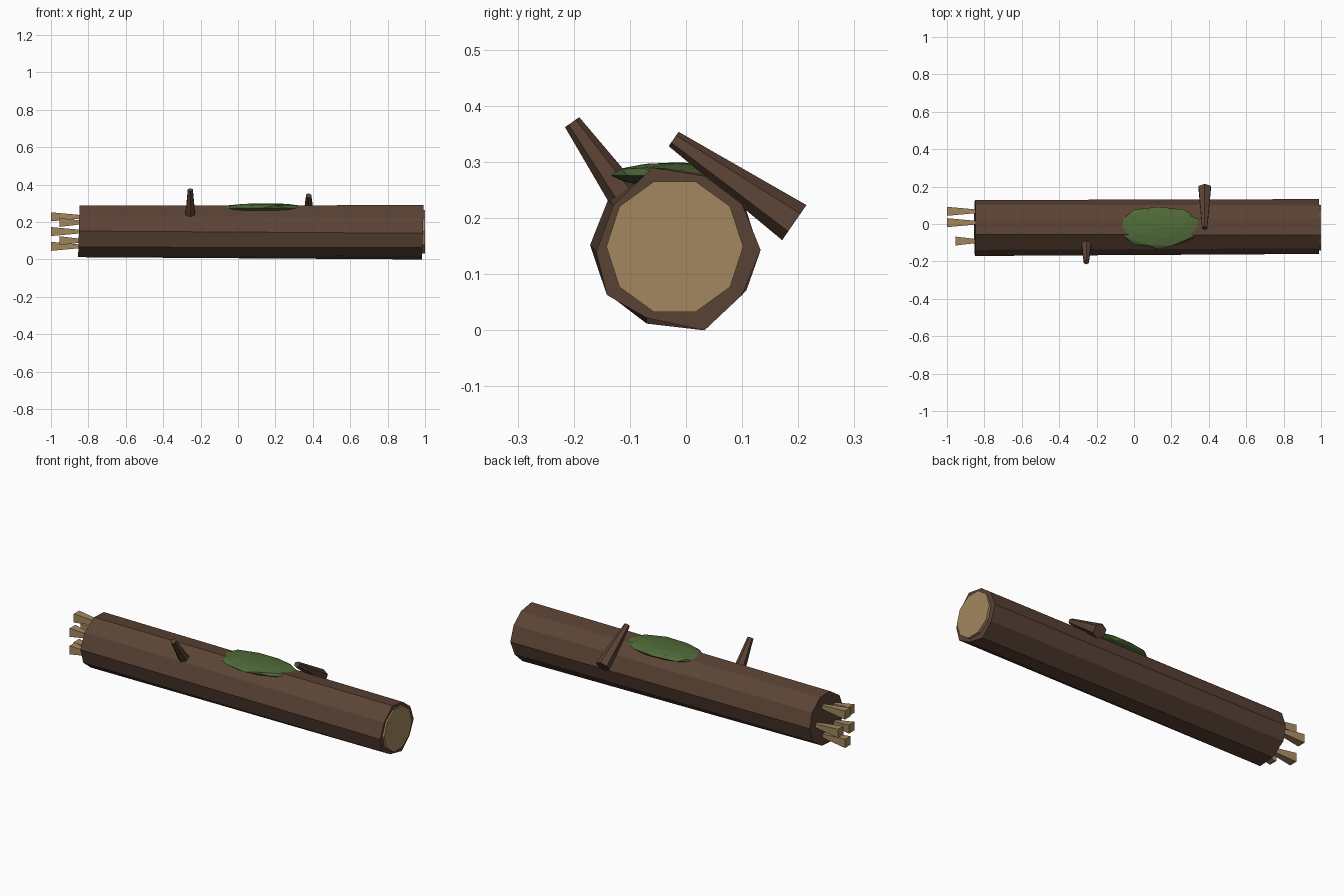
import bpy, bmesh, math, random
from mathutils import Vector

random.seed(4)
if "Cube" in bpy.data.objects:
    bpy.data.objects.remove(bpy.data.objects["Cube"])


def material(name, rgb):
    m = bpy.data.materials.new(name)
    m.use_nodes = True
    m.diffuse_color = (*rgb, 1)
    m.node_tree.nodes["Principled BSDF"].inputs["Base Color"].default_value = (*rgb, 1)
    return m


bark = material("dark bark", (0.105, 0.056, 0.036))
wood = material("pale wood", (0.37, 0.245, 0.115))
green = material("moss green", (0.08, 0.145, 0.04))


def finish(name, bm, mat):
    bmesh.ops.recalc_face_normals(bm, faces=bm.faces)
    mesh = bpy.data.meshes.new(name)
    bm.to_mesh(mesh)
    bm.free()
    mesh.materials.append(mat)
    ob = bpy.data.objects.new(name, mesh)
    bpy.context.collection.objects.link(ob)
    return ob


def loft(name, ring_a, ring_b, mat):
    """Closed prism between two rings of equal length."""
    bm = bmesh.new()
    a = [bm.verts.new(p) for p in ring_a]
    b = [bm.verts.new(p) for p in ring_b]
    bm.faces.new(a)
    bm.faces.new(b)
    for i in range(len(a)):
        j = (i + 1) % len(a)
        bm.faces.new((a[i], a[j], b[j], b[i]))
    return finish(name, bm, mat)


def ring(centre, axis, radius, sides, turn=0.0):
    """Regular ring around an axis; the first corner lies in the axis/z plane."""
    axis = Vector(axis).normalized()
    side = axis.cross(Vector((0, 0, 1))).normalized()
    up = side.cross(axis)
    angles = [turn + math.tau * i / sides for i in range(sides)]
    return [Vector(centre) + radius * (math.cos(t) * up + math.sin(t) * side) for t in angles]


def taper(name, start, end, r_start, r_end, sides, mat, turn=0.0):
    axis = Vector(end) - Vector(start)
    return loft(name, ring(start, axis, r_start, sides, turn),
                ring(end, axis, r_end, sides, turn), mat)


# Trunk: uneven ten-sided log
CY, CZ = -0.02, 0.149
right_profile = [(.133, .143), (.1, .225), (.034, .275), (-.06, .29), (-.13, .222),
                 (-.16, .14), (-.141, .063), (-.07, .022), (.033, 0), (.1, .063)]
left_profile = [(.128, .15), (.102, .23), (.03, .285), (-.055, .289), (-.138, .235),
                (-.171, .152), (-.141, .066), (-.07, .012), (.025, .018), (.108, .072)]
loft("trunk",
     [(-.855 + .03 * (z - .01), y, z) for y, z in left_profile],
     [(.984 + .03 * z, y, z) for y, z in right_profile], bark)

# Cut end
taper("cut_end", (.96, CY, CZ), (1, CY, CZ), .122, .122, 10, wood, math.pi / 2)

# Splinters on the broken end, flaring outwards
for i, tip_x in enumerate((-1, -1, -.955, -.955, -1)):
    t = math.tau * i / 5
    y, z = CY + .088 * math.cos(t), CZ + .083 * math.sin(t)
    taper(f"splinter_{i + 1}", (-.82, y, z), (tip_x, y, z), .011, .034, 4, wood, math.pi / 4)

# Branch stubs
taper("front_branch", (-.255, -.055, .162), (-.255, -.203, .371), .038, .0155, 6, bark)
taper("back_branch", (.378, .193, .192), (.378, -.022, .341), .038, .0155, 6, bark)

# Moss patch: flattened uneven blob
bm = bmesh.new()
bmesh.ops.create_icosphere(bm, subdivisions=2, radius=1)
for v in bm.verts:
    k = random.uniform(.94, 1.07)
    v.co = Vector((.135 + .225 * k * v.co.x, -.015 + .113 * k * v.co.y, .276 + .024 * k * v.co.z))
finish("moss_patch", bm, green)
